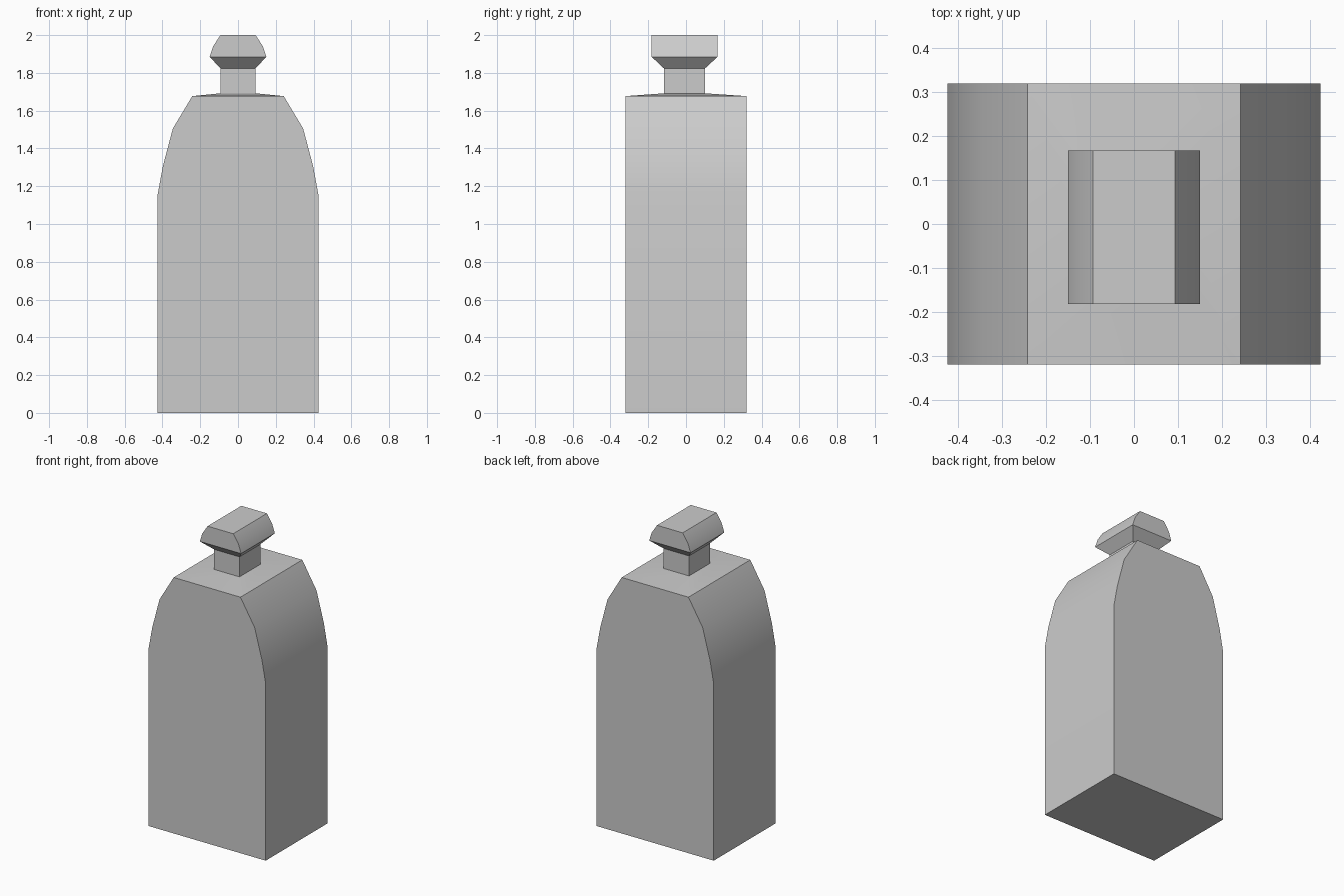
import bpy, bmesh, math

if "Cube" in bpy.data.objects:
    bpy.data.objects.remove(bpy.data.objects["Cube"])

# Rectangular rings from base to top: half width x, front y, back y, height z
RINGS = [
    # body and rounded shoulders
    (0.425, -0.32, 0.32, 0.0),
    (0.425, -0.32, 0.32, 1.157),
    (0.398, -0.32, 0.32, 1.305),
    (0.345, -0.32, 0.32, 1.505),
    (0.242, -0.32, 0.32, 1.677),
    # neck
    (0.092, -0.116, 0.10, 1.692),
    (0.092, -0.116, 0.10, 1.823),
    # flared cap
    (0.15, -0.182, 0.167, 1.885),
    (0.131, -0.182, 0.167, 1.942),
    (0.093, -0.182, 0.167, 2.0),
]


def loft(name, rings):
    bm = bmesh.new()
    loops = [[bm.verts.new(p) for p in
              ((-x, y0, z), (x, y0, z), (x, y1, z), (-x, y1, z))]
             for x, y0, y1, z in rings]
    for a, b in zip(loops, loops[1:]):
        for i in range(4):
            j = (i + 1) % 4
            bm.faces.new((a[i], a[j], b[j], b[i]))
    bm.faces.new(loops[0][::-1])
    bm.faces.new(loops[-1])
    mesh = bpy.data.meshes.new(name)
    bm.to_mesh(mesh)
    bm.free()
    obj = bpy.data.objects.new(name, mesh)
    bpy.context.collection.objects.link(obj)
    return obj


# Bottle: one closed shell, shoulders shaded softly
bottle = loft("bottle", RINGS)
bpy.context.view_layer.objects.active = bottle
bottle.select_set(True)
bpy.ops.object.shade_smooth_by_angle(angle=math.radians(28))
